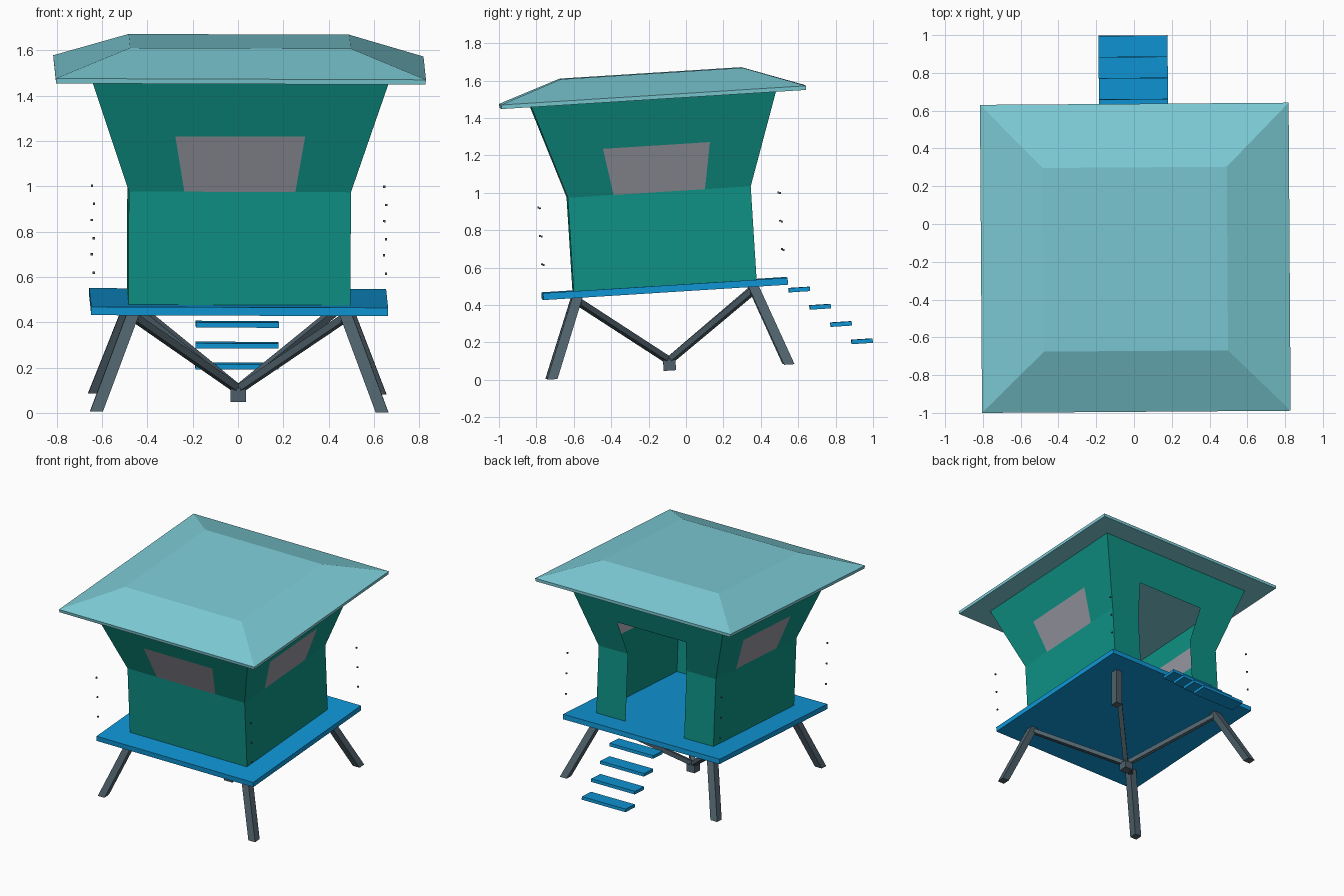
import bpy, bmesh, math
from mathutils import Vector, Matrix, Euler

if "Cube" in bpy.data.objects:
    bpy.data.objects.remove(bpy.data.objects["Cube"])


def mat(name, r, g, b):
    m = bpy.data.materials.new(name)
    lin = [c / 12.92 if c <= 0.04045 else ((c + 0.055) / 1.055) ** 2.4 for c in (r, g, b)]
    m.diffuse_color = (*lin, 1)
    m.use_nodes = True
    m.node_tree.nodes["Principled BSDF"].inputs["Base Color"].default_value = m.diffuse_color
    return m


ROOF = mat("pale_aqua", 0.49, 0.80, 0.84)
BLUE = mat("deck_blue", 0.06, 0.59, 0.84)
GREEN = mat("wall_green", 0.055, 0.57, 0.52)
GLASS = mat("window_grey", 0.59, 0.59, 0.63)
SLATE = mat("slate", 0.31, 0.38, 0.42)

# The hut leans slightly; local origin is the middle of the deck's top
LEAN = Matrix.Translation((0.003, -0.115, 0.507)) @ Euler(
    (math.radians(3.6), math.radians(0.2), math.radians(0.4))).to_matrix().to_4x4()


def finish(name, bm, *mats, closed=True):
    bmesh.ops.remove_doubles(bm, verts=bm.verts, dist=1e-5)
    if closed:
        bmesh.ops.recalc_face_normals(bm, faces=bm.faces)
    bm.transform(LEAN)
    me = bpy.data.meshes.new(name)
    bm.to_mesh(me)
    bm.free()
    for m in mats:
        me.materials.append(m)
    ob = bpy.data.objects.new(name, me)
    bpy.context.collection.objects.link(ob)
    return ob


def loft(bm, rings):
    """Closed solid through rings of four points."""
    vs = [[bm.verts.new(p) for p in ring] for ring in rings]
    for a, b in zip(vs, vs[1:]):
        for i in range(4):
            j = (i + 1) % 4
            bm.faces.new((a[i], a[j], b[j], b[i]))
    bm.faces.new(vs[0][::-1])
    bm.faces.new(vs[-1])


def square(h, z):
    return [(-h, -h, z), (h, -h, z), (h, h, z), (-h, h, z)]


def box(name, centre, size, m):
    bm = bmesh.new()
    bmesh.ops.create_cube(bm, size=1, matrix=Matrix.Translation(centre) @ Matrix.Diagonal((*size, 1)))
    return finish(name, bm, m)


def beam(name, p, q, u, v, m):
    p, q, u, v = map(Vector, (p, q, u, v))
    bm = bmesh.new()
    loft(bm, [[c - u - v, c + u - v, c + u + v, c - u + v] for c in (p, q)])
    return finish(name, bm, m)


# Deck
box("deck", (0, 0, -0.0185), (1.31, 1.31, 0.037), BLUE)

# Roof: fascia, then hip slopes up to a flat top
bm = bmesh.new()
loft(bm, [square(0.815, 0.997), square(0.817, 1.019), square(0.487, 1.135)])
finish("roof", bm, ROOF)

# Walls: thin panels flaring out above the waist, windows on three sides, door at the back
rows = [(0, 0.49), (0.5, 0.49), (0.75, 0.573), (0.997, 0.655)]
cols = (-1, -0.5, 0.5, 1)
bm = bmesh.new()
for side in range(4):
    turn = Matrix.Rotation(side * math.pi / 2, 3, 'Z')
    for r in range(3):
        (z0, h0), (z1, h1) = rows[r], rows[r + 1]
        for c in range(3):
            if side == 2 and c == 1 and r < 2:
                continue  # doorway
            a, b = cols[c], cols[c + 1]
            pts = [(a * h0, -h0, z0), (b * h0, -h0, z0), (b * h1, -h1, z1), (a * h1, -h1, z1)]
            f = bm.faces.new([bm.verts.new(turn @ Vector(p)) for p in pts])
            f.material_index = 1 if c == 1 and r == 1 else 0
finish("walls", bm, GREEN, GLASS, closed=False)

# Splayed legs, and braces meeting at a central block
for sx, nx in ((-1, "left"), (1, "right")):
    for sy, ny in ((-1, "front"), (1, "back")):
        beam(f"{ny}_{nx}_leg", (sx * 0.63, sy * 0.635, -0.463), (sx * 0.465, sy * 0.47, -0.03),
             (0.028, 0, 0), (0, 0.028, 0), SLATE)
        beam(f"{ny}_{nx}_brace", (0, 0, -0.405), (sx * 0.46, sy * 0.465, -0.06),
             (-sy * 0.012, sx * 0.012, 0), (0, 0, 0.018), SLATE)
        # Small rail fixings above each deck corner
        for k in range(3):
            box(f"{ny}_{nx}_rail_fixing_{k + 1}", (sx * 0.645, sy * 0.643, 0.15 + 0.152 * k),
                (0.01, 0.01, 0.01), SLATE)
box("brace_block", (0, 0, -0.427), (0.068, 0.066, 0.062), SLATE)

# Floating steps down from the back
for k in range(4):
    box(f"step_{k + 1}", (0, 0.717 + 0.106 * k, -0.069 - 0.099 * k), (0.366, 0.113, 0.023), BLUE)
